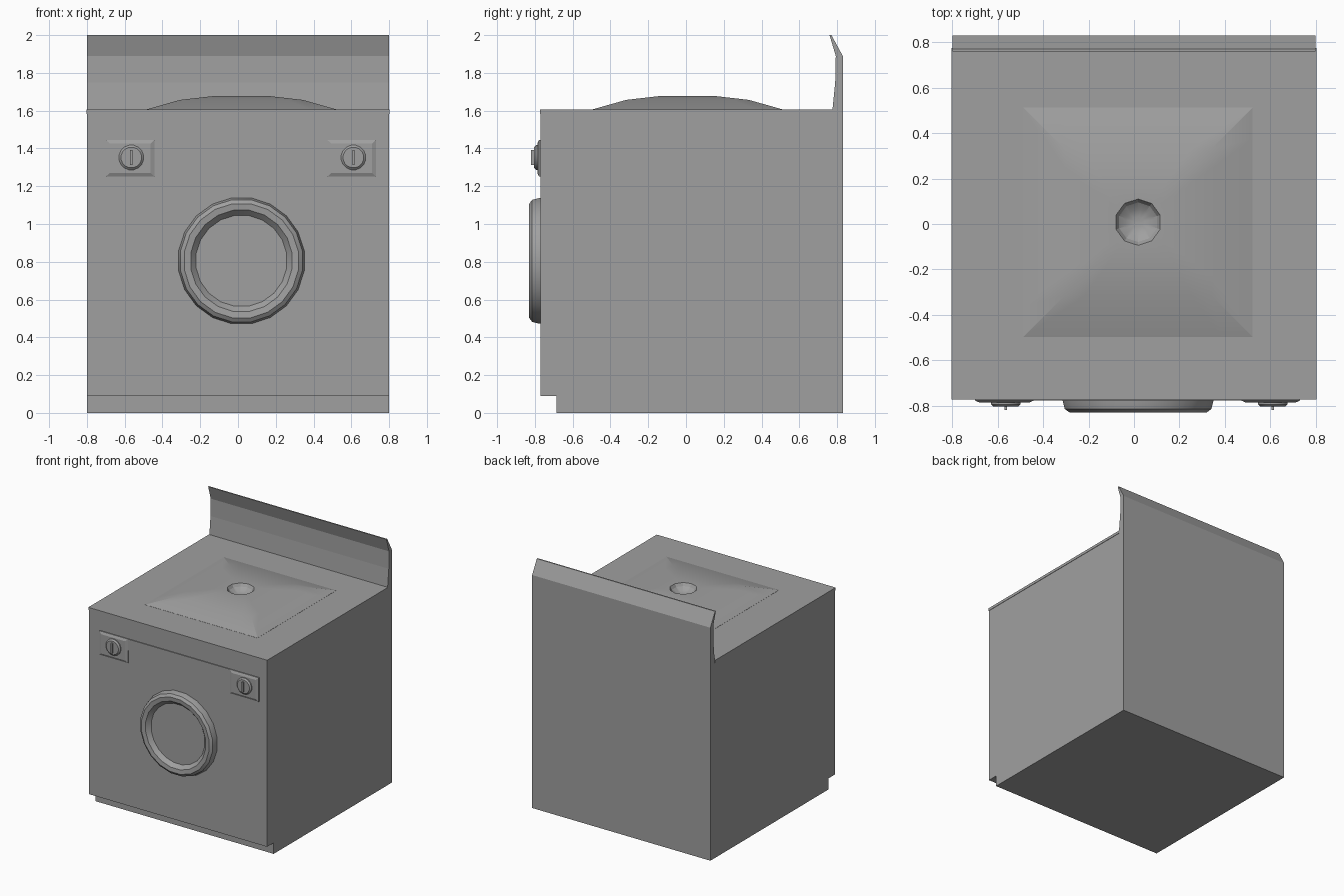
import bpy
import bmesh
import math
from mathutils import Matrix, Vector

cube = bpy.data.objects.get("Cube")
if cube:
    bpy.data.objects.remove(cube, do_unlink=True)

grey = bpy.data.materials.new("appliance grey")
grey.use_nodes = True
grey.diffuse_color = (0.35, 0.35, 0.35, 1)
grey.node_tree.nodes["Principled BSDF"].inputs["Base Color"].default_value = grey.diffuse_color

FRONT = -0.77
FACING = Matrix.Rotation(math.pi / 2, 4, "X")  # turns local +z to the front


def finish(name, bm, smooth=None):
    bmesh.ops.recalc_face_normals(bm, faces=bm.faces)
    mesh = bpy.data.meshes.new(name)
    bm.to_mesh(mesh)
    bm.free()
    mesh.materials.append(grey)
    obj = bpy.data.objects.new(name, mesh)
    bpy.context.collection.objects.link(obj)
    if smooth:
        bpy.ops.object.select_all(action="DESELECT")
        obj.select_set(True)
        bpy.context.view_layer.objects.active = obj
        bpy.ops.object.shade_smooth_by_angle(angle=math.radians(smooth))
    return obj


def box(name, low, high):
    low, high = Vector(low), Vector(high)
    bm = bmesh.new()
    bmesh.ops.create_cube(bm, size=1)
    bmesh.ops.scale(bm, vec=high - low, verts=bm.verts)
    bmesh.ops.translate(bm, vec=(low + high) / 2, verts=bm.verts)
    return finish(name, bm)


def loft(name, rings, count, place, smooth=None):
    """Rings are (sides, half width, half depth, height) of regular outlines."""
    bm = bmesh.new()
    start = math.pi / rings[0][0]
    loops = []
    for sides, wide, deep, height in rings:
        half = math.pi / sides
        loop = []
        for i in range(count):
            a = start + math.tau * i / count
            r = 1 / math.cos((a + half) % (2 * half) - half)
            loop.append(bm.verts.new((wide * r * math.cos(a), deep * r * math.sin(a), height)))
        loops.append(loop)
    for lower, upper in zip(loops, loops[1:]):
        for i in range(count):
            j = (i + 1) % count
            bm.faces.new((lower[i], lower[j], upper[j], upper[i]))
    bm.faces.new(loops[0][::-1])
    bm.faces.new(loops[-1])
    bm.transform(place)
    return finish(name, bm, smooth)


# Cabinet with toe recess and leaning back splash, one side profile
profile = [(-0.685, 0), (0.83, 0), (0.83, 1.89), (0.77, 2), (0.76, 2),
           (0.793, 1.89), (0.79, 1.75), (0.775, 1.6),
           (FRONT, 1.6), (FRONT, 0.09), (-0.685, 0.09)]
bm = bmesh.new()
side = bm.faces.new([bm.verts.new((-0.8, y, z)) for y, z in profile])
grown = bmesh.ops.extrude_face_region(bm, geom=[side])
bmesh.ops.translate(bm, vec=(1.6, 0, 0),
                    verts=[v for v in grown["geom"] if isinstance(v, bmesh.types.BMVert)])
finish("cabinet", bm)

# Thin worktop lip
box("worktop", (-0.803, FRONT - 0.002, 1.583), (0.803, 0.776, 1.605))

# Raised square mound with a round socket in the middle
loft("top_mound", [(4, 0.505, 0.505, 1.59), (4, 0.505, 0.505, 1.606),
                   (4, 0.325, 0.325, 1.657), (4, 0.15, 0.15, 1.677),
                   (10, 0.097, 0.097, 1.677), (10, 0.083, 0.083, 1.655),
                   (10, 0.055, 0.055, 1.635), (10, 0.025, 0.025, 1.626)],
     40, Matrix.Translation((0.018, 0.008, 0)), 20)

# Round door with bevelled ring and sunken window
door = [(0.333, -0.02), (0.333, 0.005), (0.323, 0.045), (0.302, 0.06),
        (0.268, 0.056), (0.24, 0.025)]
loft("door", [(20, r, r, h) for r, h in door], 20,
     Matrix.Translation((0.018, FRONT, 0.805)) @ FACING, 20)

# Control strip joining the two dial plates
box("control_strip", (-0.5, FRONT - 0.007, 1.352), (0.53, FRONT + 0.01, 1.445))

# Dial plates, dials and grips
for label, plate_x, dial_x in (("right", -0.571, -0.565), ("left", 0.602, 0.611)):
    loft(label + "_dial_plate", [(4, 0.129, 0.097, -0.01), (4, 0.129, 0.097, 0.008),
                                 (4, 0.108, 0.078, 0.017)],
         4, Matrix.Translation((plate_x, FRONT, 1.348)) @ FACING)
    dial = [(0.065, 0.01), (0.065, 0.024), (0.054, 0.034)]
    loft(label + "_dial", [(16, r, r, h) for r, h in dial], 16,
         Matrix.Translation((dial_x, FRONT, 1.352)) @ FACING, 25)
    box(label + "_dial_grip", (dial_x - 0.006, FRONT - 0.05, 1.312),
        (dial_x + 0.006, FRONT - 0.02, 1.392))
